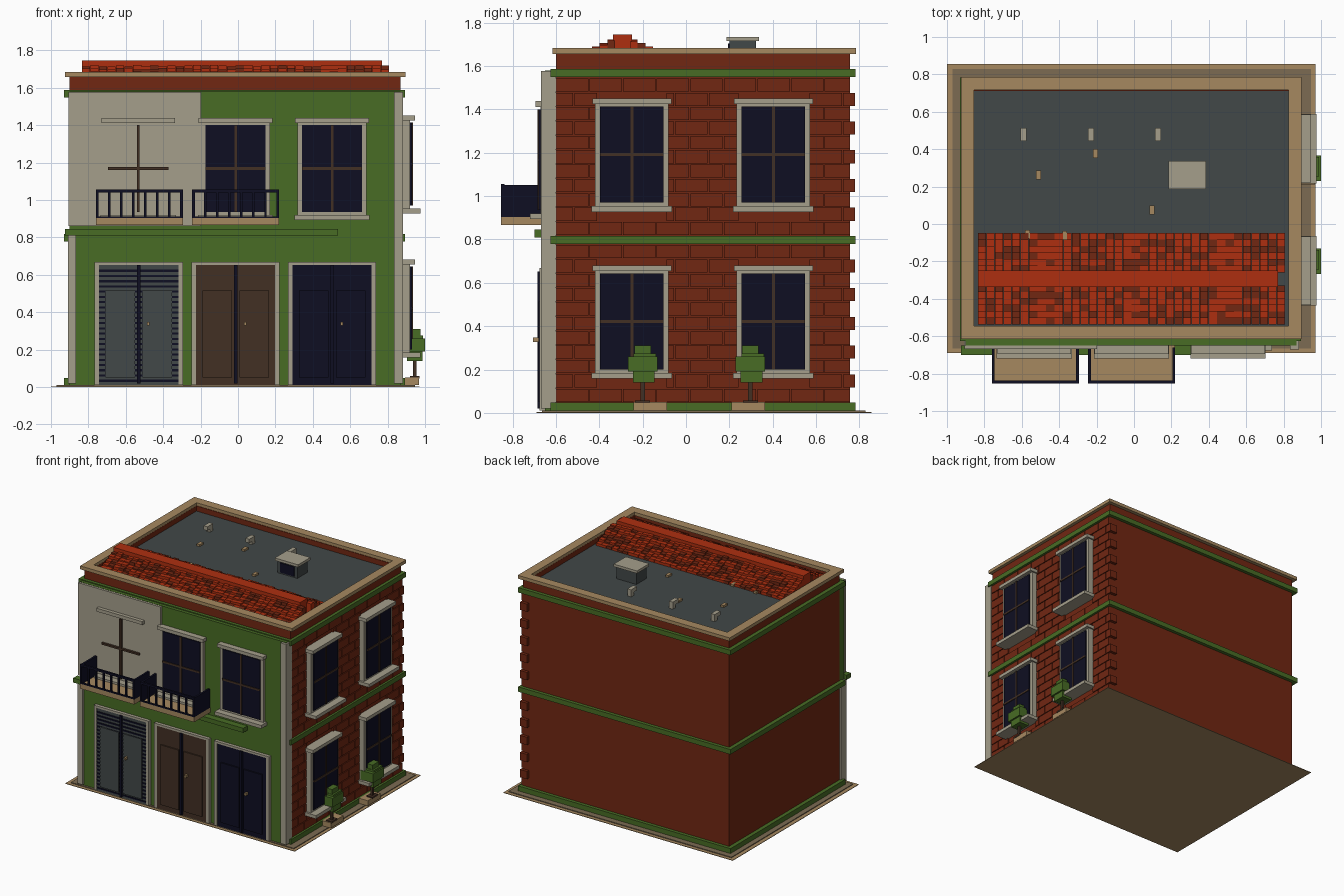
import bpy, bmesh, random
from mathutils import Matrix, Vector

random.seed(4)
if "Cube" in bpy.data.objects:
    bpy.data.objects.remove(bpy.data.objects["Cube"])


def material(name, *rgb):
    m = bpy.data.materials.new(name)
    m.use_nodes = True
    m.diffuse_color = (*rgb, 1)
    m.node_tree.nodes["Principled BSDF"].inputs["Base Color"].default_value = (*rgb, 1)
    return m


GREEN = material("green", .065, .15, .018)
BRICK = material("brick_red", .165, .02, .006)
TILE = material("roof_orange", .42, .028, .005)
TAN = material("tan", .38, .25, .118)
STONE = material("stone", .377, .344, .26)
NAVY = material("navy", .0045, .0045, .016)
SLATE = material("slate", .054, .065, .065)
BROWN = material("dark_brown", .054, .029, .017)
PAVING = material("paving_brown", .2, .146, .085)


def part(name, *groups):
    """One object from (material, list of boxes) groups; box = x0, x1, y0, y1, z0, z1."""
    mesh = bpy.data.meshes.new(name)
    bm = bmesh.new()
    for index, (mat, boxes) in enumerate(groups):
        mesh.materials.append(mat)
        for b in boxes:
            mid = Vector([(b[i] + b[i + 1]) / 2 for i in (0, 2, 4)])
            size = [b[i + 1] - b[i] for i in (0, 2, 4)]
            made = bmesh.ops.create_cube(bm, size=1, matrix=Matrix.Translation(mid) @ Matrix.Diagonal((*size, 1)))
            for f in {f for v in made["verts"] for f in v.link_faces}:
                f.material_index = index
    bm.to_mesh(mesh)
    bm.free()
    ob = bpy.data.objects.new(name, mesh)
    bpy.context.collection.objects.link(ob)
    return ob


def ring(x0, x1, y0, y1, w, z0, z1):
    return [(x0, x1, y0, y0 + w, z0, z1), (x0, x1, y1 - w, y1, z0, z1),
            (x0, x0 + w, y0 + w, y1 - w, z0, z1), (x1 - w, x1, y0 + w, y1 - w, z0, z1)]


# Wall frames: u runs along the wall, d points out of it
def front(u0, u1, d0, d1, z0, z1):
    return (u0, u1, -.65 - d1, -.65 - d0, z0, z1)


def side(u0, u1, d0, d1, z0, z1):
    return (.87 + d0, .87 + d1, u0, u1, z0, z1)


# Ground, walls and trim
part("ground_sheet", (TAN, [(-1, .97, -.69, .855, 0, .004)]))
part("pavement", (PAVING, [(-.97, .945, -.665, .828, .003, .01)]))
part("walls", (BRICK, [(-.9, .87, -.6, .757, .01, 1.6)]))
part("front_wall", (GREEN, [(-.9, .87, -.65, -.6, .01, 1.58)]))
part("wall_bands", (GREEN, [(-.93, .893, -.625, .783, z, z + .038) for z in (.01, .779, 1.549)]))
part("front_band", (GREEN, [front(-.925, .535, 0, .05, .81, .845)]))
part("corner_columns", (STONE, [(.834, .882, -.67, -.6, .02, 1.577), (-.91, -.866, -.67, -.6, .02, .81)]))
part("stone_panel", (STONE, [front(-.905, -.198, 0, .018, .86, 1.578)]))
part("parapet", (BRICK, ring(-.9, .87, -.6, .757, .045, 1.58, 1.66)))
part("parapet_cap", (TAN, ring(-.925, .895, -.615, .785, .069, 1.657, 1.683)))
part("roof_deck", (SLATE, [(-.87, .84, -.57, .73, 1.59, 1.62)]))

# Raised bricks on the side wall, long rows wrapping the back corner
side_windows = [(y, z) for y in (-.25, .403) for z in (.18, .95)]
bricks = []
row = .0663
for base in (.048, .817):
    for r in range(11):
        z0 = base + r * row
        y = -.6 + (r % 2) * -.07
        while y < .75:
            end = min(y + .155, .78 if r % 2 else .757)
            a, b = max(y, -.6), end - .006
            if end > .75:
                b = end
            spans = [(a, b)]
            for wy, wz in side_windows:
                if wz - .04 < z0 + row and z0 < wz + .48:
                    spans = [s for p, q in spans for s in ((p, min(q, wy - .16)), (max(p, wy + .16), q)) if s[1] - s[0] > .008]
            for p, q in spans:
                depth = -.05 if q > .76 else 0
                bricks.append(side(p, q, depth, .011, z0 + .003, z0 + row - .003))
            y += .155
part("side_bricks", (BRICK, bricks))


# Windows with frame, lintel, sill and cross bars
def window(name, at, u, z0, z1, half, frame, glass, lintel, sill, glazed=True):
    zm = (z0 + z1) / 2
    o = half + .024
    stone = [at(u - o - .012, u + o + .012, 0, lintel, z1 + .012, z1 + .038),
             at(u - o - .016, u + o + .016, 0, sill, z0 - .042, z0 - .016)]
    panes = []
    if glazed:
        stone += [at(u - o, u - half, 0, frame, z0 - .016, z1 + .012),
                  at(u + half, u + o, 0, frame, z0 - .016, z1 + .012),
                  at(u - half, u + half, 0, frame, z1, z1 + .012),
                  at(u - half, u + half, 0, frame, z0 - .016, z0)]
        panes = [at(u - half, u + half, 0, glass, z0, z1)]
    bars = [at(u - .007, u + .007, 0, glass + .006, z0, z1),
            at(u - half, u + half, 0, glass + .005, zm - .007, zm + .007)]
    part(name, (STONE, stone), (NAVY, panes), (BROWN, bars))


for i, u in enumerate((-.533, -.013, .503)):
    window("front_window_%d" % (i + 1), front, u, .936, 1.4, .161, .022, .03, .045, .07, i > 0)
for i, (y, z) in enumerate(side_windows):
    window("side_window_%d" % (i + 1), side, y, z + .02, z + .463, .146, .05, .06, .077, .105)


# Double doors
def door(name, u, leaf, panel, centre, shutter=False):
    h, top = .212, .652
    frame = [front(u - h - .024, u - h, 0, .025, .012, top + .016),
             front(u + h, u + h + .024, 0, .025, .012, top + .016),
             front(u - h, u + h, 0, .025, top, top + .016)]
    slats = [front(u - h, u + h, 0, .026, z * .028, z * .028 + .011) for z in range(1, 23)] if shutter else []
    bar = [front(u - .009, u + .009, 0, .036, .02, top)]
    panels = []
    for s in (-1, 1):
        a, b = sorted((u + s * .02, u + s * .178))
        panels.append(front(a, b, 0, .03, .05, .515))
    knob = front(u + .044, u + .058, 0, .055, .328, .348)
    part(name, (STONE, frame), (leaf, [front(u - h, u + h, 0, .02, .012, top)]),
         (NAVY, slats), (centre, bar), (panel, panels), (TAN, [knob]))


door("shutter_door", -.53, SLATE, SLATE, NAVY, True)
door("brown_door", -.013, BROWN, BROWN, NAVY)
door("navy_door", .503, NAVY, NAVY, NAVY)

# Balconies
for name, u in (("left_bay", -.527), ("centre_bay", -.013)):
    a, b = u - .233, u + .233
    part(name + "_balcony_floor", (TAN, [front(a, b, 0, .203, .866, .904)]))
    rails = [front(a, b, .188, .203, 1.04, 1.056), front(a, b, .188, .203, .904, .912)]
    rails += [front(x, x + .015, .01, .203, .904, 1.052) for x in (a, b - .015)]
    step = (b - a - .015) / 7
    rails += [front(a + i * step, a + i * step + .013, .189, .202, .904, 1.05) for i in range(8)]
    part(name + "_railing", (NAVY, rails))

# Tiled ridge roof in stepped rows
ridge = -.293
light, dark = [], []
cols = 36
width = 1.645 / cols
for s in (-1, 1):
    for r in range(6):
        a, b = sorted((ridge + s * (.035 + r * .035), ridge + s * (.07 + r * .035)))
        for c in range(cols):
            x = -.835 + c * width
            top = 1.719 - r * .016 + random.choice((-.005, 0, .003))
            pick = dark if random.random() < .33 else light
            pick.append((x, x + width - .002, a, b, 1.615, top))
part("roof_tiles", (TILE, light), (BRICK, dark))
part("ridge_cap", (TILE, [(-.835, .77, ridge - .044, ridge + .044, 1.64, 1.745)]))

# Roof hatch, bent vent pipes and small blocks
part("roof_hatch", (SLATE, [(.2, .37, .2, .322, 1.61, 1.716)]),
     (STONE, [(.185, .385, .187, .337, 1.715, 1.735)]),
     (NAVY, [(.225, .345, .194, .2, 1.63, 1.705)]))
pipes = []
for x in (-.59, -.23, .128):
    pipes += [(x - .016, x + .016, .478, .513, 1.61, 1.675), (x - .016, x + .016, .443, .478, 1.645, 1.675)]
part("vent_pipes", (STONE, pipes))
part("roof_blocks", (TAN, [(x - .013, x + .013, y - .023, y + .023, 1.61, 1.635)
                           for x, y in ((-.51, .262), (-.205, .377), (.096, .075), (-.57, -.055), (-.37, -.06))]))

# Potted trees by the side wall
for i, (y, pot) in enumerate(((-.2, -.165), (.297, .288))):
    x = .945

    def block(hx, hy, z0, z1, dy=0):
        return (x - hx, x + hx, y + dy - hy, y + dy + hy, z0, z1)

    leaves = [block(.042, .05, .14, .2, .005), block(.055, .068, .19, .26), block(.045, .052, .24, .275, .01),
              block(.03, .038, .26, .31)]
    part("tree_%d" % (i + 1), (TAN, [(.893, .967, pot - .077, pot + .077, .01, .05)]),
         (BROWN, [block(.01, .01, .05, .16), block(.025, .035, .045, .058)]), (GREEN, leaves))
